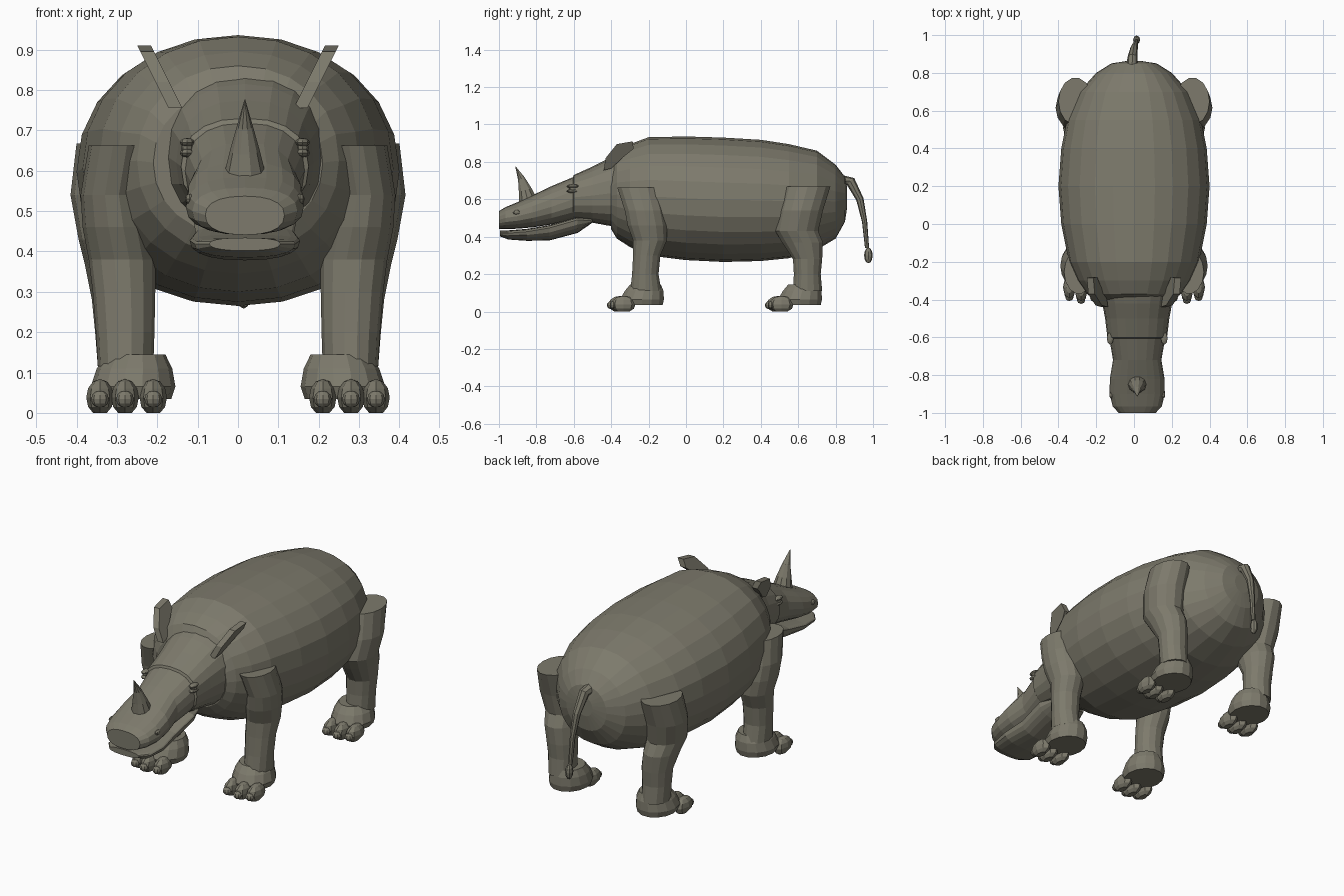
import bpy, bmesh, math
from mathutils import Vector, Matrix

cube = bpy.data.objects.get("Cube")
if cube:
    bpy.data.objects.remove(cube, do_unlink=True)

hide = bpy.data.materials.new("grey_olive_hide")
hide.use_nodes = True
COLOUR = (0.205, 0.195, 0.15, 1)
hide.diffuse_color = COLOUR
hide.node_tree.nodes["Principled BSDF"].inputs["Base Color"].default_value = COLOUR

HEAD_X = 0.017  # the head sits slightly to the left of the body axis


def finish(name, bm):
    bmesh.ops.recalc_face_normals(bm, faces=bm.faces)
    mesh = bpy.data.meshes.new(name)
    bm.to_mesh(mesh)
    bm.free()
    mesh.materials.append(hide)
    obj = bpy.data.objects.new(name, mesh)
    bpy.context.collection.objects.link(obj)
    return obj


def loft(name, rings):
    """Skin a list of equal-length point rings and cap both ends."""
    bm = bmesh.new()
    loops = [[bm.verts.new(p) for p in ring] for ring in rings]
    n = len(loops[0])
    for a, b in zip(loops, loops[1:]):
        for i in range(n):
            j = (i + 1) % n
            bm.faces.new((a[i], a[j], b[j], b[i]))
    bm.faces.new(loops[0])
    bm.faces.new(loops[-1])
    return finish(name, bm)


def power(v, e):
    return math.copysign(abs(v) ** e, v)


def cross_ring(y, top, mid, bottom, half, cx=0.0, n=24, e=0.95):
    """Upright ring across the body, with separate upper and lower heights."""
    pts = []
    for i in range(n):
        a = math.tau * i / n
        s = power(math.sin(a), e)
        pts.append((cx + half * power(math.cos(a), e), y,
                    mid + s * ((top - mid) if s > 0 else (mid - bottom))))
    return pts


def level_ring(side, z, y0, y1, x0, x1, n=14):
    """Level ring for legs and feet, given by its extents."""
    return [(side * ((x0 + x1) / 2 + (x1 - x0) / 2 * math.cos(math.tau * i / n)),
             (y0 + y1) / 2 + (y1 - y0) / 2 * math.sin(math.tau * i / n), z)
            for i in range(n)]


def ball(name, centre, radii, seg=8, rows=6, floor=None):
    bm = bmesh.new()
    bmesh.ops.create_uvsphere(bm, u_segments=seg, v_segments=rows, radius=1)
    for v in bm.verts:
        v.co = Vector(c + r * k for c, r, k in zip(centre, radii, v.co))
        if floor is not None:
            v.co.z = max(v.co.z, floor)
    return finish(name, bm)


def tube(name, path, n=8):
    """Tube through (x, y, z, radius) stations in the length direction."""
    pts = [Vector(p[:3]) for p in path]
    rings = []
    for i, p in enumerate(pts):
        d = (pts[min(i + 1, len(pts) - 1)] - pts[max(i - 1, 0)]).normalized()
        u = Vector((1, 0, 0))
        u = (u - d * u.dot(d)).normalized()
        w = d.cross(u)
        rings.append([p + path[i][3] * (u * math.cos(math.tau * k / n)
                                        + w * math.sin(math.tau * k / n)) for k in range(n)])
    return loft(name, rings)


# Barrel body: y, top, bottom, half width
body = [(-.40, .80, .44, .21), (-.37, .86, .39, .25), (-.30, .895, .345, .30),
        (-.20, .932, .30, .345), (0, .936, .275, .385), (.20, .93, .265, .40),
        (.40, .918, .27, .385), (.55, .895, .285, .355), (.70, .86, .33, .29),
        (.80, .785, .39, .20), (.85, .72, .48, .12), (.862, .66, .56, .045)]
loft("body", [cross_ring(y, t, (t + b) / 2, b, h) for y, t, b, h in body])

# Neck, brow and upper snout: y, top, widest height, bottom, half width
head = [(-.33, .85, .64, .45, .205), (-.42, .815, .63, .46, .185),
        (-.50, .775, .62, .475, .17), (-.60, .73, .61, .49, .158),
        (-.605, .718, .60, .49, .148), (-.72, .67, .56, .465, .128),
        (-.82, .622, .53, .45, .145), (-.90, .585, .51, .443, .146),
        (-.965, .558, .50, .441, .13), (-1.0, .537, .49, .441, .098)]
loft("head", [cross_ring(y, t, m, b, h, HEAD_X, 20, .85) for y, t, m, b, h in head])

# Lower jaw: y, top, bottom, half width
jaw = [(-.50, .50, .475, .10), (-.58, .505, .42, .13), (-.73, .462, .38, .122),
       (-.85, .442, .378, .137), (-.95, .434, .385, .125), (-.995, .434, .402, .088)]
loft("lower_jaw", [cross_ring(y, t, t - .015, b, h, HEAD_X, 20, .85) for y, t, b, h in jaw])

# Horn, curving forward at the tip
tube("horn", [(HEAD_X, -.845, .59, .052), (HEAD_X, -.86, .65, .037),
              (HEAD_X, -.88, .71, .02), (HEAD_X, -.912, .776, .001)], 10)

# Tail with a tuft
tube("tail", [(-.01, .83, .70, .03), (-.008, .88, .695, .027), (0, .93, .60, .02),
              (.008, .955, .48, .014), (.012, .968, .34, .011)])
ball("tail_tuft", (.014, .975, .30), (.019, .023, .042))

# Ear outline seen from the side, as (y, z)
EAR = [(-.44, .755), (-.43, .82), (-.37, .895), (-.285, .91), (-.28, .87), (-.33, .83), (-.40, .765)]


def ear(name, side):
    def skin(offset):
        return [(side * (.15 + (z - .755) * .5 + offset), y, z) for y, z in EAR]
    loft(name, [skin(-.012), skin(.022)])


# Leg rings: z, back-to-front extents, inner and outer x
FRONT_LEG = [(.662, -.37, -.14, .215, .37), (.54, -.33, -.115, .235, .39),
             (.46, -.315, -.10, .22, .385), (.38, -.285, -.10, .205, .37),
             (.30, -.285, -.135, .205, .36), (.20, -.29, -.145, .207, .352),
             (.11, -.30, -.13, .21, .347)]
HIND_LEG = [(.668, .525, .775, .22, .40), (.54, .495, .735, .21, .415),
            (.43, .475, .71, .21, .395), (.37, .51, .735, .21, .38),
            (.28, .57, .73, .207, .362), (.20, .575, .722, .207, .354),
            (.11, .57, .73, .21, .347)]
FOOT = [(.035, -.345, -.122, .165, .355), (.065, -.355, -.115, .155, .365),
        (.11, -.33, -.118, .163, .35), (.145, -.30, -.132, .18, .325)]


def foot(name, side, shift):
    loft(name, [level_ring(side, z, a + shift, b + shift, c, d) for z, a, b, c, d in FOOT])
    for toe, (x, y) in zip(("inner", "middle", "outer"), ((.21, -.34), (.28, -.35), (.342, -.335))):
        ball(f"{name}_{toe}_toe", (side * x, y + shift, .038), (.034, .065, .046), floor=0)
        ball(f"{name}_{toe}_nail", (side * x, y - .053 + shift, .034), (.022, .02, .021))


for label, side in (("left", 1), ("right", -1)):
    ear(f"{label}_ear", side)
    # Eye with upper and lower lids, then the nostril
    ex = HEAD_X + side * .143
    ball(f"{label}_eye", (ex, -.605, .657), (.015, .02, .018))
    for lid, dz in (("upper", .013), ("lower", -.013)):
        ball(f"{label}_{lid}_eyelid", (ex, -.605, .657 + dz), (.018, .034, .011))
    ball(f"{label}_nostril", (HEAD_X + side * .137, -.905, .53), (.011, .02, .013))
    for place, rings, shift in (("front", FRONT_LEG, 0), ("hind", HIND_LEG, .845)):
        loft(f"{label}_{place}_leg", [level_ring(side, *r) for r in rings])
        foot(f"{label}_{place}_foot", side, shift)
